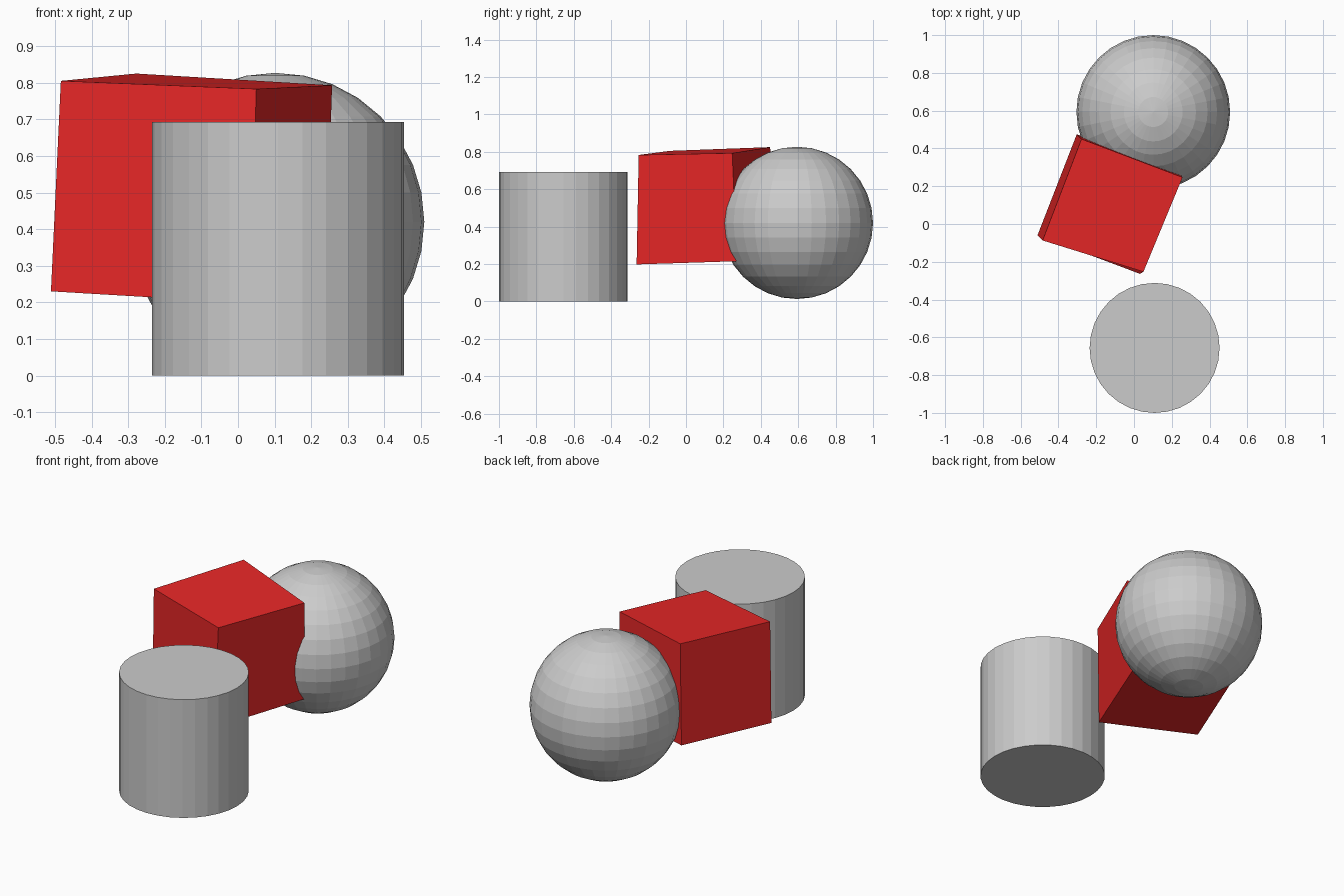
import bpy

if "Cube" in bpy.data.objects:
    bpy.data.objects.remove(bpy.data.objects["Cube"])


def material(name, colour):
    mat = bpy.data.materials.new(name)
    mat.diffuse_color = (*colour, 1.0)
    mat.use_nodes = True
    mat.node_tree.nodes["Principled BSDF"].inputs["Base Color"].default_value = mat.diffuse_color
    return mat


def finish(name, mat):
    obj = bpy.context.object
    obj.name = name
    obj.data.materials.append(mat)
    return obj


grey = material("grey", (0.6, 0.6, 0.6))
red = material("red", (0.8, 0.02, 0.02))

# Upright cylinder at the front
bpy.ops.mesh.primitive_cylinder_add(vertices=32, radius=0.344, depth=0.692,
                                    location=(0.109, -0.656, 0.346))
finish("cylinder", grey)

# Faceted ball at the back
bpy.ops.mesh.primitive_uv_sphere_add(segments=32, ring_count=16, radius=0.407,
                                     location=(0.102, 0.593, 0.42))
finish("ball", grey)

# Tilted, slightly uneven block cutting into the ball
bottom = [(-0.511, -0.06, 0.23), (0.032, -0.264, 0.198),
          (0.238, 0.272, 0.215), (-0.303, 0.475, 0.247)]
top = [(-0.484, -0.087, 0.805), (0.05, -0.253, 0.783),
       (0.257, 0.247, 0.793), (-0.278, 0.45, 0.825)]
sides = [(i, (i + 1) % 4, (i + 1) % 4 + 4, i + 4) for i in range(4)]
mesh = bpy.data.meshes.new("block")
mesh.from_pydata(bottom + top, [], [(3, 2, 1, 0), (4, 5, 6, 7)] + sides)
mesh.materials.append(red)
block = bpy.data.objects.new("block", mesh)
bpy.context.collection.objects.link(block)
